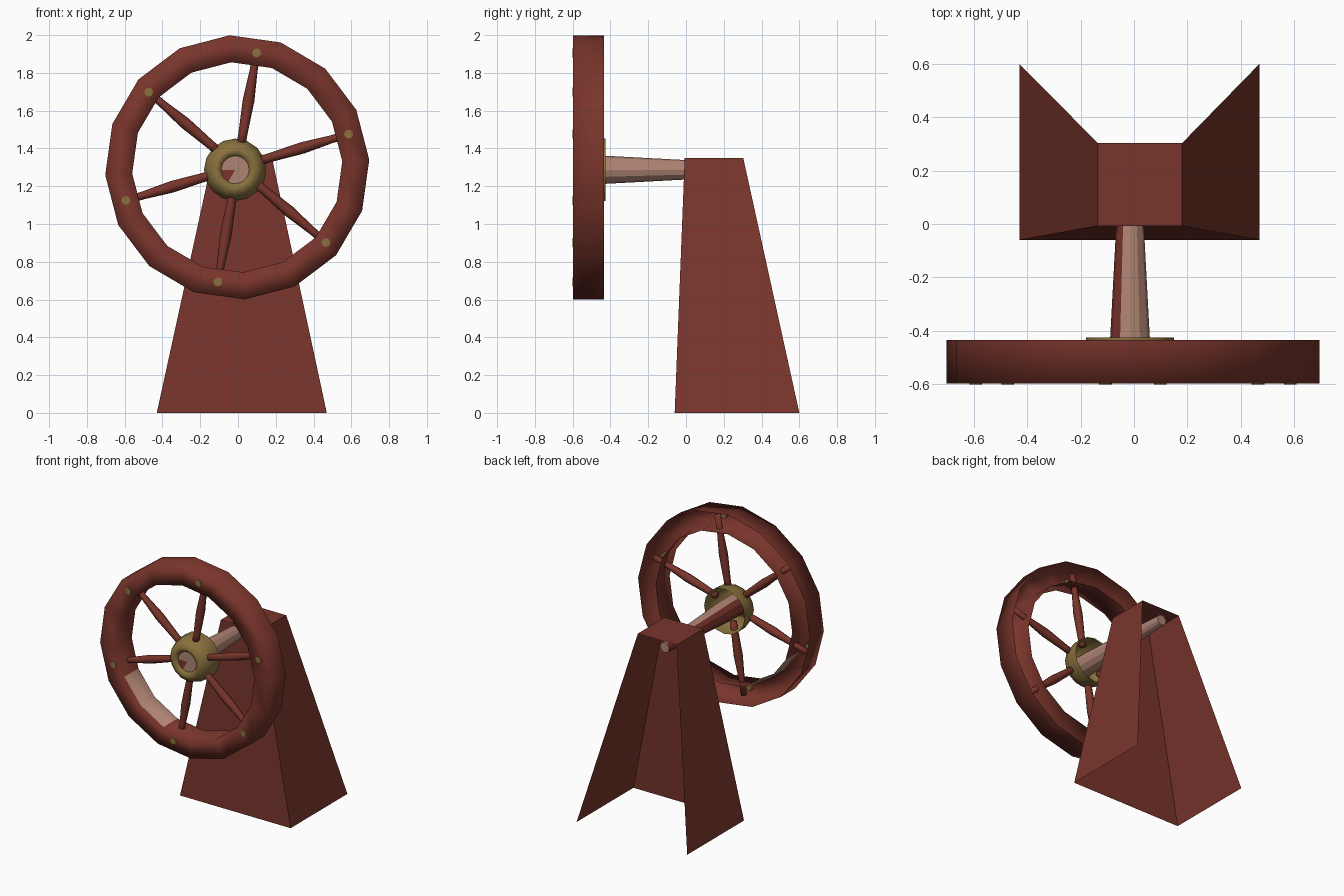
import bpy, bmesh, math
from mathutils import Matrix, Vector

if "Cube" in bpy.data.objects:
    bpy.data.objects.remove(bpy.data.objects["Cube"])


def material(name, rgb):
    m = bpy.data.materials.new(name)
    m.diffuse_color = (*rgb, 1)
    m.use_nodes = True
    m.node_tree.nodes["Principled BSDF"].inputs["Base Color"].default_value = m.diffuse_color
    return m


WOOD = material("red brown wood", (0.19, 0.035, 0.024))
GOLD = material("dull gold", (0.25, 0.165, 0.047))
PINK = material("pale pink wood", (0.43, 0.23, 0.17))


def add_object(name, bm, mats, smooth, pick=None):
    for f in bm.faces:
        f.smooth = smooth
        if pick:
            f.material_index = pick(f)
    me = bpy.data.meshes.new(name)
    bm.to_mesh(me)
    bm.free()
    for m in mats:
        me.materials.append(m)
    ob = bpy.data.objects.new(name, me)
    bpy.context.collection.objects.link(ob)
    return ob


def lathe(name, profile, sides, matrix, mats, smooth=True, start=0.0, pick=None):
    """Spin (radius, y) points around the y axis, back to front."""
    bm = bmesh.new()
    rings = []
    for i in range(sides):
        a = start + 2 * math.pi * i / sides
        rings.append([bm.verts.new((r * math.cos(a), y, r * math.sin(a)))
                      for r, y in profile])
    for i in range(sides):
        p, q = rings[i], rings[(i + 1) % sides]
        for j in range(len(profile) - 1):
            bm.faces.new((p[j], q[j], q[j + 1], p[j + 1]))
    bmesh.ops.remove_doubles(bm, verts=bm.verts, dist=1e-5)
    bm.normal_update()
    ob = add_object(name, bm, mats, smooth, pick)
    ob.data.transform(matrix)
    return ob


CENTRE = Matrix.Translation((-0.004, 0, 1.30))
HUB = Matrix.Translation((-0.015, 0, 1.287))


# rim: 16-sided channel open at the back, with a pale patch on the inner wall
def rim_patch(f):
    c = f.calc_center_median()
    ang = math.degrees(math.atan2(c.z, c.x)) % 360
    return 1 if math.hypot(c.x, c.z) < 0.57 and 205 < ang < 245 else 0


lathe("wheel_rim", [(0.70, -0.435), (0.70, -0.598), (0.557, -0.598), (0.557, -0.435)],
      16, CENTRE, [WOOD, PINK], start=math.radians(3.3), pick=rim_patch)

# hub: rounded gold ring, hollow behind
lathe("hub", [(0.165, -0.425), (0.165, -0.50), (0.145, -0.56), (0.11, -0.59),
              (0.085, -0.585), (0.072, -0.565)], 16, HUB, [GOLD])

# axle: tapered, pale with a darker left side
lathe("axle", [(0, 0.27), (0.037, 0.27), (0.075, -0.44), (0.075, -0.568), (0, -0.568)],
      12, HUB, [PINK, WOOD], smooth=False,
      pick=lambda f: 1 if f.normal.x < -0.6 or
      (f.normal.y < -0.9 and f.calc_center_median().x < -0.02
       and -0.045 < f.calc_center_median().z < -0.005) else 0)

# spokes and the gold studs on the rim
spindle = [(0, -0.12), (0.024, -0.12), (0.024, -0.18), (0.031, -0.36),
           (0.021, -0.52), (0.021, -0.645), (0, -0.645)]
for k, deg in enumerate((16.6, 80.4, 139.7, 196.6, 260.4, 319.7)):
    a = math.radians(deg)
    turn = Matrix.Rotation(-a, 4, 'Y') @ Matrix.Rotation(math.pi / 2, 4, 'Z')
    lathe(f"spoke_{k + 1}", spindle, 8,
          Matrix.Translation((0, -0.515, 0)) @ CENTRE @ turn, [WOOD])
    spot = Matrix.Translation((0.615 * math.cos(a), 0, 0.615 * math.sin(a)))
    lathe(f"rim_stud_{k + 1}", [(0, -0.575), (0.024, -0.575), (0.024, -0.602), (0, -0.602)],
          8, CENTRE @ spot, [GOLD], smooth=False)

# stand: tapered shell, open at the back and below
bm = bmesh.new()
fl, fr, bl, br = [bm.verts.new(c) for c in
                  ((-0.43, -0.06, 0), (0.47, -0.06, 0), (-0.43, 0.60, 0), (0.47, 0.60, 0))]
tfl, tfr, tbl, tbr = [bm.verts.new(c) for c in
                      ((-0.135, -0.007, 1.35), (0.18, -0.007, 1.35),
                       (-0.135, 0.303, 1.35), (0.18, 0.303, 1.35))]
for face in ((fl, fr, tfr, tfl), (bl, fl, tfl, tbl), (fr, br, tbr, tfr), (tfl, tfr, tbr, tbl)):
    bm.faces.new(face)
add_object("stand", bm, [WOOD], False)
